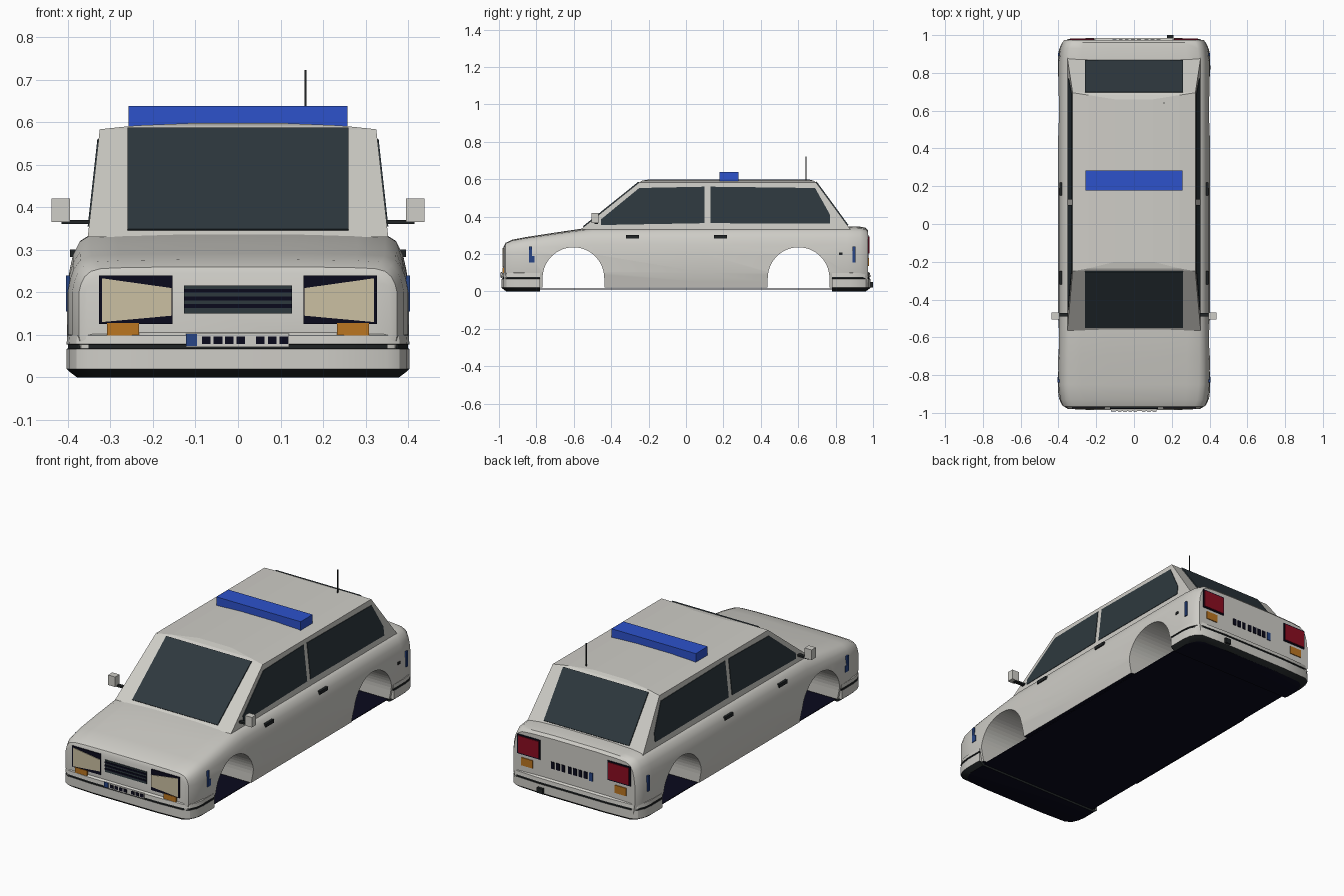
import bpy, bmesh, math
from mathutils import Vector

cube = bpy.data.objects.get("Cube")
if cube:
    bpy.data.objects.remove(cube, do_unlink=True)


def material(name, r, g, b):
    m = bpy.data.materials.new(name)
    m.use_nodes = True
    m.diffuse_color = (r, g, b, 1)
    node = next(n for n in m.node_tree.nodes if n.type == 'BSDF_PRINCIPLED')
    node.inputs["Base Color"].default_value = (r, g, b, 1)
    node.inputs["Roughness"].default_value = 0.6
    return m


PAINT = material("off_white_paint", .62, .61, .57)
GLASS = material("dark_glass", .027, .04, .048)
NAVY = material("black_navy", .003, .003, .012)
TRIM = material("dark_trim", .014, .017, .018)
CREAM = material("lamp_cream", .6, .53, .36)
BLUE = material("beacon_blue", .026, .085, .6)
MARK = material("marker_blue", .02, .06, .24)
ORANGE = material("indicator_orange", .5, .18, .015)
RED = material("tail_red", .26, .004, .015)


def finish(name, bm, mats, rule=None, smooth=None):
    bmesh.ops.recalc_face_normals(bm, faces=bm.faces)
    bm.normal_update()
    if rule:
        for f in bm.faces:
            f.material_index = rule(f)
    me = bpy.data.meshes.new(name)
    bm.to_mesh(me)
    bm.free()
    ob = bpy.data.objects.new(name, me)
    bpy.context.collection.objects.link(ob)
    for m in mats:
        me.materials.append(m)
    if smooth:
        activate(ob)
        bpy.ops.object.shade_smooth_by_angle(angle=math.radians(smooth))
    return ob


def activate(ob):
    bpy.ops.object.select_all(action='DESELECT')
    ob.select_set(True)
    bpy.context.view_layer.objects.active = ob


def loft(name, rings, mats, rule=None, smooth=None):
    """Skin closed rings of equal length and cap both ends."""
    bm = bmesh.new()
    rows = [[bm.verts.new(p) for p in ring] for ring in rings]
    n = len(rows[0])
    for a, b in zip(rows, rows[1:]):
        for i in range(n):
            j = (i + 1) % n
            bm.faces.new((a[i], a[j], b[j], b[i]))
    bm.faces.new(rows[0])
    bm.faces.new(rows[-1])
    return finish(name, bm, mats, rule, smooth)


def prism(name, pts, push, mat):
    push = Vector(push)
    return loft(name, [pts, [Vector(p) + push for p in pts]], [mat])


def box(name, x0, x1, y0, y1, z0, z1, mat):
    return prism(name, [(x0, y0, z0), (x1, y0, z0), (x1, y1, z0), (x0, y1, z0)],
                 (0, 0, z1 - z0), mat)


# Lower body: sections (y, half width, top height) along the car
section = [(.96, .02), (.975, .05), (1, .10), (1, .20)]
shoulder = [(.985, .35), (.965, .6), (.925, .82), (.86, .93), (.7, .97), (.35, .995)]
stations = [(-.972, .36, .245), (-.965, .374, .26), (-.93, .39, .277), (-.85, .4, .292),
            (-.7, .402, .315), (-.5, .402, .345), (.1, .402, .346), (.86, .4, .348),
            (.93, .392, .347), (.96, .38, .342), (.973, .37, .328)]
rings = []
for y, w, h in stations:
    half = [(f * w, z) for f, z in section] + [(f * w, .2 + (h - .2) * t) for f, t in shoulder]
    rings.append([(x, y, z) for x, z in half] + [(-x, y, z) for x, z in reversed(half)])
body = loft("lower_body", rings, [PAINT, NAVY],
            lambda f: int(f.normal.z < -.9 and f.calc_center_median().z < .03), 35)

# Wheel arches cut straight through
for side in (-1, 1):
    arc = [(math.cos(a) * .165, .07 + math.sin(a) * .166)
           for a in [math.pi * i / 28 for i in range(29)]]
    arc = [(.165, -.1)] + arc + [(-.165, -.1)]
    cutter = prism("arch_cutter", [(-.6, side * .602 + y, z) for y, z in arc], (1.2, 0, 0), PAINT)
    cutter.hide_render = True
    mod = body.modifiers.new("arch", 'BOOLEAN')
    mod.operation, mod.solver, mod.object = 'DIFFERENCE', 'EXACT', cutter
    activate(body)
    bpy.ops.object.modifier_apply(modifier=mod.name)
    bpy.data.objects.remove(cutter, do_unlink=True)

box("floor_panel", -.37, .37, -.95, .95, .011, .015, NAVY)

# Bumpers: stacked plan outlines, with a recessed dark strip and dark base
plan = [(.403, .78), (.403, .88), (.397, .925), (.38, .96), (.35, .979), (.2, .986)]
levels = [(0, .025), (.015, .005), (.02, 0), (.067, 0), (.068, .004), (.077, .004),
          (.078, 0), (.098, .002), (.105, .012)]


def bumper_colour(f):
    z = f.calc_center_median().z
    if f.normal.z < -.9 and z < .01:
        return 2
    return int(z < .018 or .067 < z < .078)


for side, name in ((-1, "front_bumper"), (1, "rear_bumper")):
    rings = []
    for z, inset in levels:
        half = [(x - inset, side * (y - (inset if i > 1 else 0)), z)
                for i, (x, y) in enumerate(plan)]
        rings.append(half + [(-x, y, z) for x, y, z in reversed(half)])
    loft(name, rings, [PAINT, TRIM, NAVY], bumper_colour, 30)

# Cabin: sloping screens, tapering sides and a slightly crowned roof
LOW, HIGH = .33, .583


def cabin_ring(w, y0, y1, z):
    return [(w, y0, z), (w, y1, z), (-w, y1, z), (-w, y0, z)]


loft("cabin", [cabin_ring(.353, -.565, .88, LOW), cabin_ring(.325, -.25, .695, HIGH),
               cabin_ring(.24, -.235, .682, .592), cabin_ring(.1, -.2, .66, .598)], [PAINT])


def along(a, b, z):
    return a + (b - a) * (z - LOW) / (HIGH - LOW)


for name, a, b, push, z0 in (("windscreen", -.565, -.25, -.004, .345),
                             ("rear_window", .88, .695, .004, .352)):
    pts = [(x, along(a, b, z), z) for x, z in
           ((-.26, z0), (.26, z0), (.26, HIGH), (-.26, HIGH))]
    prism(name, pts, (0, push, .004), GLASS)

front_glass = [(-.455, .355), (-.455, .385), (-.25, .553), (.1, .56), (.1, .365)]
rear_glass = [(.13, .365), (.13, .56), (.69, .553), (.77, .41), (.77, .362)]

for s, tag in ((1, "left"), (-1, "right")):
    # Side windows
    for name, shape in (("front_side_window", front_glass), ("rear_side_window", rear_glass)):
        prism(f"{tag}_{name}", [(s * along(.353, .325, z), y, z) for y, z in shape],
              (s * .003, 0, 0), GLASS)
    # Door handles and blue side markers
    for y in (-.32, .15):
        box(f"{tag}_door_handle", s * .375, s * .395, y, y + .07, .283, .301, TRIM)
    box(f"{tag}_front_marker", s * .395, s * .404, -.84, -.823, .155, .24, MARK)
    box(f"{tag}_front_marker_foot", s * .395, s * .404, -.823, -.81, .155, .19, MARK)
    box(f"{tag}_rear_marker", s * .394, s * .403, .89, .905, .155, .24, MARK)
    # Door mirrors
    box(f"{tag}_mirror_arm", s * .33, s * .415, -.49, -.47, .36, .37, TRIM)
    box(f"{tag}_mirror", s * .395, s * .438, -.505, -.468, .365, .42, PAINT)
    # Headlamps and front indicators
    box(f"{tag}_headlamp_frame", s * .154, s * .327, -.977, -.969, .125, .24, NAVY)
    prism(f"{tag}_headlamp", [(s * x, -.976, z) for x, z in
                              ((.156, .145), (.32, .13), (.32, .233), (.156, .21))],
          (0, -.004, 0), CREAM)
    box(f"{tag}_front_indicator", s * .233, s * .308, -.98, -.969, .099, .128, ORANGE)
    # Tail lamps and rear indicators
    box(f"{tag}_tail_lamp_frame", s * .205, s * .345, .97, .977, .195, .302, NAVY)
    box(f"{tag}_tail_lamp", s * .212, s * .338, .973, .981, .202, .295, RED)
    box(f"{tag}_rear_indicator", s * .25, s * .32, .97, .978, .135, .178, ORANGE)

# Grille with dark slots
box("grille", -.127, .127, -.976, -.969, .15, .216, GLASS)
for z in (.163, .181, .199):
    box("grille_slot", -.127, .127, -.979, -.974, z, z + .009, NAVY)

# Registration plates with plain dark blocks
box("front_plate", -.122, .12, -.99, -.983, .072, .103, PAINT)
box("front_plate_band", -.122, -.096, -.993, -.988, .074, .102, MARK)
for x in (-.085, -.057, -.03, -.003, .042, .07, .098):
    box("front_plate_block", x, x + .02, -.993, -.988, .079, .096, NAVY)
box("rear_plate_band", -.115, -.093, .97, .977, .16, .205, MARK)
for i in range(7):
    x = .12 - i * .032 - (.008 if i > 2 else 0)
    box("rear_plate_block", x, x + .02, .97, .977, .165, .202, NAVY)

# Roof beacon, aerial, fuel lock and towing eye
box("light_bar", -.257, .257, .178, .282, .588, .638, BLUE)
box("aerial", .156, .161, .638, .643, .585, .722, TRIM)
box("fuel_lock", .392, .404, .818, .838, .195, .208, TRIM)
box("towing_eye", .175, .21, .97, 1.0, .022, .05, TRIM)
